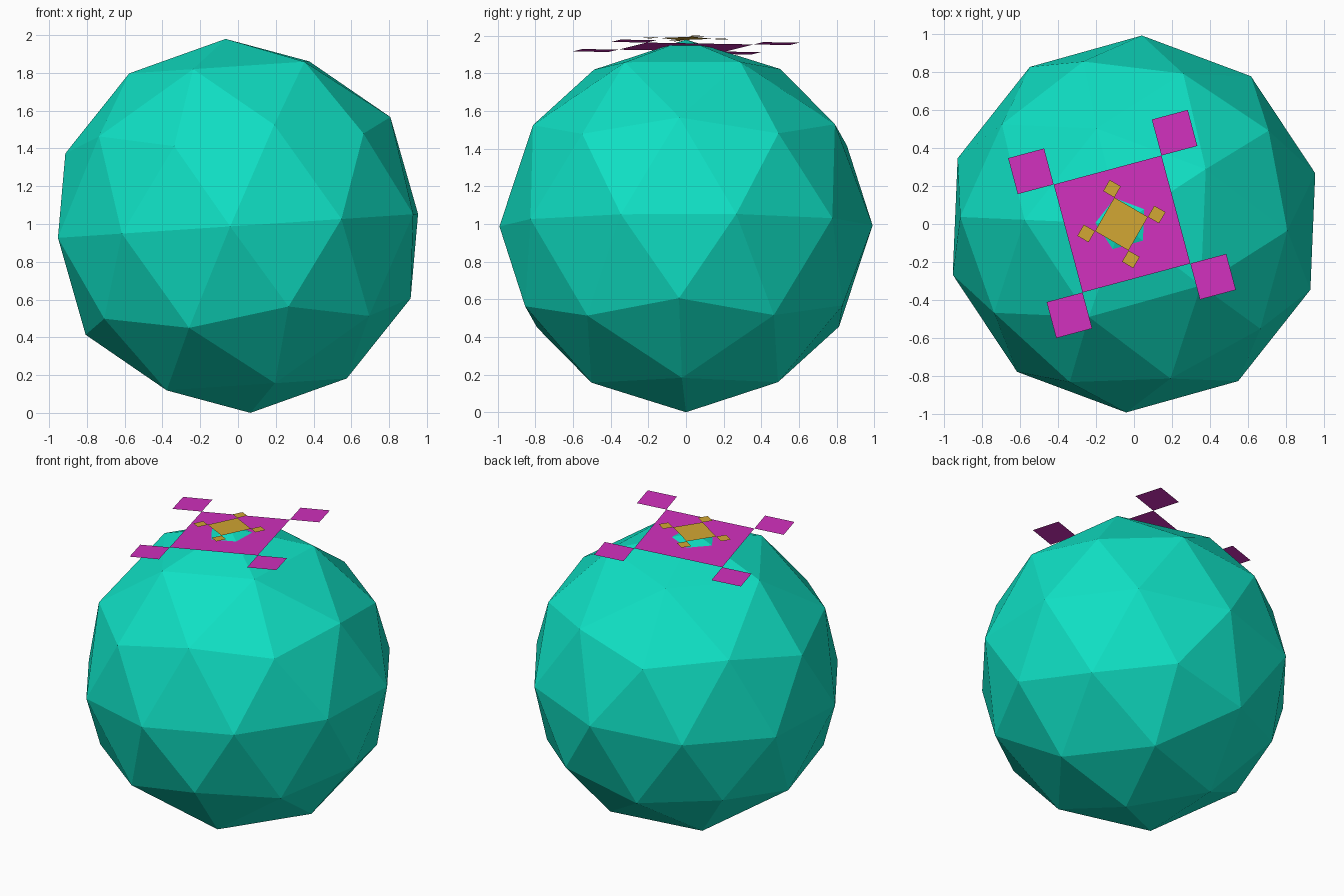
import bpy, bmesh
from math import radians
from mathutils import Matrix, Vector

if "Cube" in bpy.data.objects:
    bpy.data.objects.remove(bpy.data.objects["Cube"])

R = 0.992
# Shared slightly tilted frame at the ball centre
FRAME = Matrix.Translation((0, 0, 0.99)) @ Matrix.Rotation(radians(-3.8), 4, 'Y')


def srgb(*rgb):
    return [c / 12.92 if c < 0.04 else ((c + 0.055) / 1.055) ** 2.4 for c in rgb] + [1]


def make_object(name, bm, spin, color):
    mesh = bpy.data.meshes.new(name)
    bm.to_mesh(mesh)
    bm.free()
    obj = bpy.data.objects.new(name, mesh)
    bpy.context.collection.objects.link(obj)
    obj.matrix_world = FRAME @ Matrix.Rotation(radians(spin), 4, 'Z')
    mat = bpy.data.materials.new(name + "_color")
    mat.diffuse_color = color
    mat.use_nodes = True
    mat.node_tree.nodes["Principled BSDF"].inputs["Base Color"].default_value = mat.diffuse_color
    mesh.materials.append(mat)
    return obj


def add_square(bm, center, half):
    c = Vector(center)
    corners = [(-1, -1), (1, -1), (1, 1), (-1, 1)]
    bm.faces.new([bm.verts.new(c + Vector((x * half, y * half, 0))) for x, y in corners])


def flat_patch(name, half, height, spin, color):
    """Square with a third-size square touching each corner."""
    bm = bmesh.new()
    add_square(bm, (0, 0, height), half)
    off = half * 4 / 3
    for sx in (-1, 1):
        for sy in (-1, 1):
            add_square(bm, (sx * off, sy * off, height), half / 3)
    return make_object(name, bm, spin, color)


# Faceted ball
bm = bmesh.new()
bmesh.ops.create_icosphere(bm, subdivisions=2, radius=R)
make_object("ball", bm, 177.6, srgb(0.06, 0.88, 0.77))

# Flat patches on top: the ball's tip pokes through the larger one
flat_patch("outer_patch", 0.294, 0.952, 15, srgb(0.82, 0.19, 0.74))
flat_patch("inner_patch", 0.102, 0.998, 60, srgb(0.82, 0.65, 0.20))
